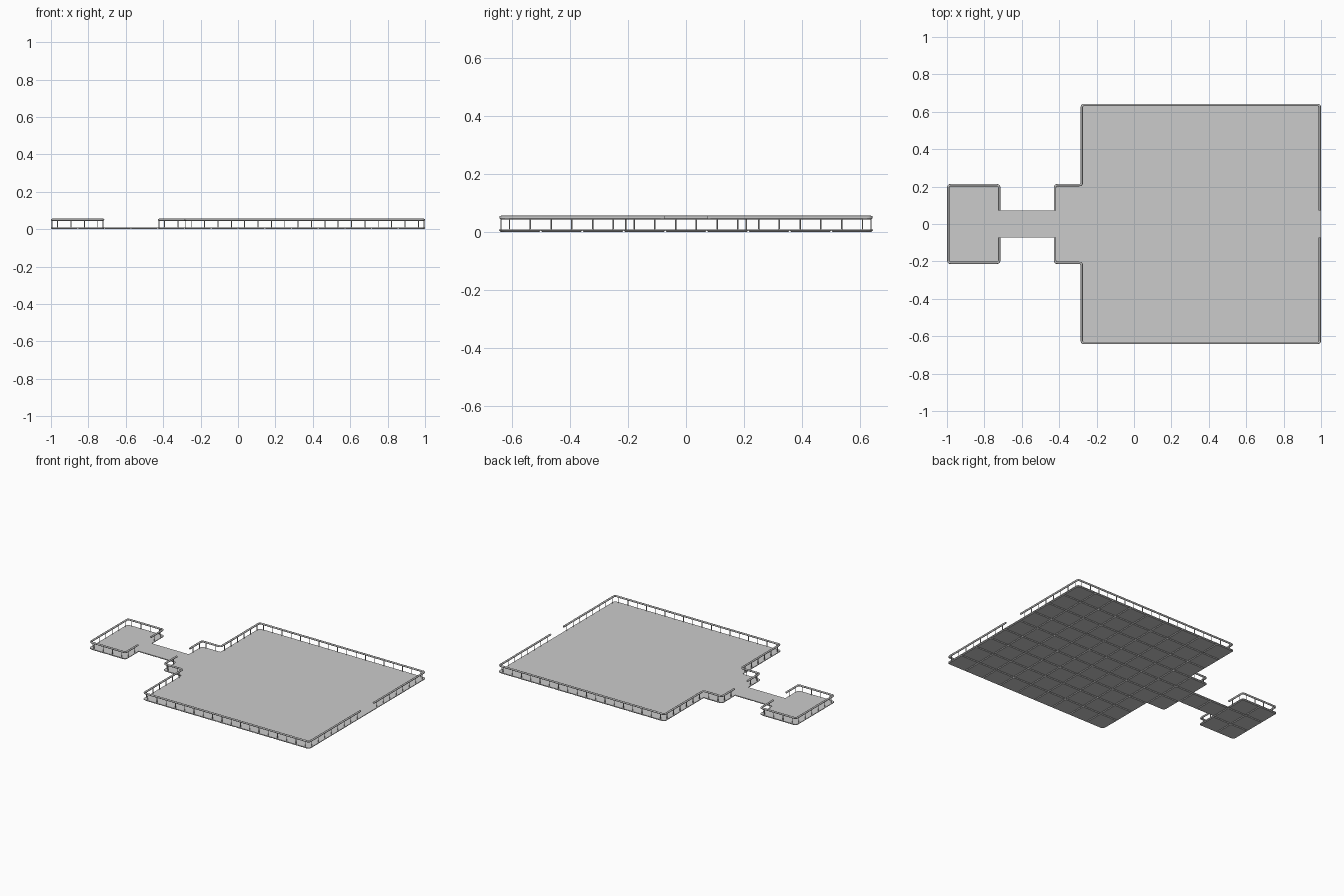
import bpy, bmesh, math
from mathutils import Vector

if "Cube" in bpy.data.objects:
    bpy.data.objects.remove(bpy.data.objects["Cube"])

T = 1 / 7            # tile size
TOP = 0.009          # deck surface height
RAIL_Z, RAIL_R = 0.050, 0.0062
POST_R = 0.0024
INSET = 0.0065       # rail centreline in from the deck edge


def finish(bm, name):
    bmesh.ops.recalc_face_normals(bm, faces=bm.faces)
    me = bpy.data.meshes.new(name)
    bm.to_mesh(me)
    bm.free()
    ob = bpy.data.objects.new(name, me)
    bpy.context.collection.objects.link(ob)
    return ob


def rounded(pts, radii, closed=True, steps=5):
    """Round polyline corners with quadratic arcs."""
    out, n = [], len(pts)
    for i, p in enumerate(pts):
        r = radii[i]
        if r == 0 or (not closed and i in (0, n - 1)):
            out.append(p.copy())
            continue
        a = p + (pts[i - 1] - p).normalized() * r
        b = p + (pts[(i + 1) % n] - p).normalized() * r
        for k in range(steps + 1):
            t = k / steps
            out.append(a * (1 - t) ** 2 + p * 2 * t * (1 - t) + b * t * t)
    return out


def loft(bm, low, high, z0, z1):
    """Closed prism between two matching outlines."""
    a = [bm.verts.new((p.x, p.y, z0)) for p in low]
    b = [bm.verts.new((p.x, p.y, z1)) for p in high]
    n = len(a)
    for i in range(n):
        bm.faces.new((a[i], a[(i + 1) % n], b[(i + 1) % n], b[i]))
    bm.faces.new(a[::-1])
    bm.faces.new(b)


# Outline of the +y half in tile units, then mirrored
half = [(-7, 1.5), (-5, 1.5), (-5, .5), (-3, .5), (-3, 1.5), (-2, 1.5), (-2, 4.5), (7, 4.5)]
convex = [1, 1, 0, 0, 1, 0, 1, 1]
outline = [Vector(p) * T for p in half] + [Vector((x, -y)) * T for x, y in half[::-1]]
radii = [0.022 * c for c in convex + convex[::-1]]

# Deck slab
bm = bmesh.new()
edge = rounded(outline, radii)
loft(bm, edge, edge, 0.0045, TOP)
finish(bm, "deck")

# Underside panels with sloped rims
tiles = {(x, y) for x in range(-2, 7) for y in range(-4, 5)}
tiles |= {(x, y) for x in (-7, -6, -3) for y in (-1, 0, 1)} | {(-5, 0), (-4, 0)}
bm = bmesh.new()
for x, y in sorted(tiles):
    c = Vector(((x + .5) * T, y * T))
    signs = [(-1, -1), (1, -1), (1, 1), (-1, 1)]
    rr = [0.022 if (x + sx, y) not in tiles and (x, y + sy) not in tiles else 0.006
          for sx, sy in signs]
    hi = rounded([c + Vector(s) * (T / 2 - 0.0006) for s in signs], rr)
    lo = [c + (p - c) * 0.93 for p in hi]
    loft(bm, lo, hi, 0.0, 0.0046)
finish(bm, "underside_panels")


def inset_path(pts, d):
    """Offset an open path to its right-hand side."""
    dirs = [(b - a).normalized() for a, b in zip(pts, pts[1:])]
    nor = [Vector((v.y, -v.x)) for v in dirs]
    out = [pts[0] + nor[0] * d]
    out += [pts[i] + (nor[i - 1] + nor[i]) * d for i in range(1, len(pts) - 1)]
    return out + [pts[-1] + nor[-1] * d]


def railing(name, units, flip=1):
    pts = [Vector(p) * T for p in units]
    m = lambda p, z: Vector((p.x, p.y * flip, z))
    # Handrail tube
    path = rounded(inset_path(pts, INSET), [0.014] * len(pts), closed=False)
    cu = bpy.data.curves.new(name, 'CURVE')
    cu.dimensions = '3D'
    cu.bevel_depth, cu.bevel_resolution, cu.use_fill_caps = RAIL_R, 2, True
    sp = cu.splines.new('POLY')
    sp.points.add(len(path) - 1)
    for q, p in zip(sp.points, path):
        q.co = (*m(p, RAIL_Z), 1)
    ob = bpy.data.objects.new(name + "_handrail", cu)
    bpy.context.collection.objects.link(ob)
    bpy.ops.object.select_all(action='DESELECT')
    ob.select_set(True)
    bpy.context.view_layer.objects.active = ob
    bpy.ops.object.convert(target='MESH')
    bpy.ops.object.shade_smooth_by_angle(angle=math.radians(50))
    # Posts, two per tile
    bm = bmesh.new()
    for a, b in zip(pts, pts[1:]):
        d = (b - a).normalized()
        side = Vector((d.y, -d.x)) * INSET
        for k in range(round((b - a).length / T * 2)):
            c = m(a + d * (k + .5) * T / 2 + side, 0)
            ring = [Vector((c.x + POST_R * math.cos(t * math.pi / 4),
                            c.y + POST_R * math.sin(t * math.pi / 4))) for t in range(8)]
            loft(bm, ring, ring, TOP - 0.001, RAIL_Z)
    finish(bm, name + "_posts")


# Railings: small platform, then both sides of the main deck
railing("platform", [(-5, -.5), (-5, -1.5), (-7, -1.5), (-7, 1.5), (-5, 1.5), (-5, .5)])
main = [(-3, .5), (-3, 1.5), (-2, 1.5), (-2, 4.5), (7, 4.5), (7, .5)]
railing("main_back", main)
railing("main_front", main, -1)
